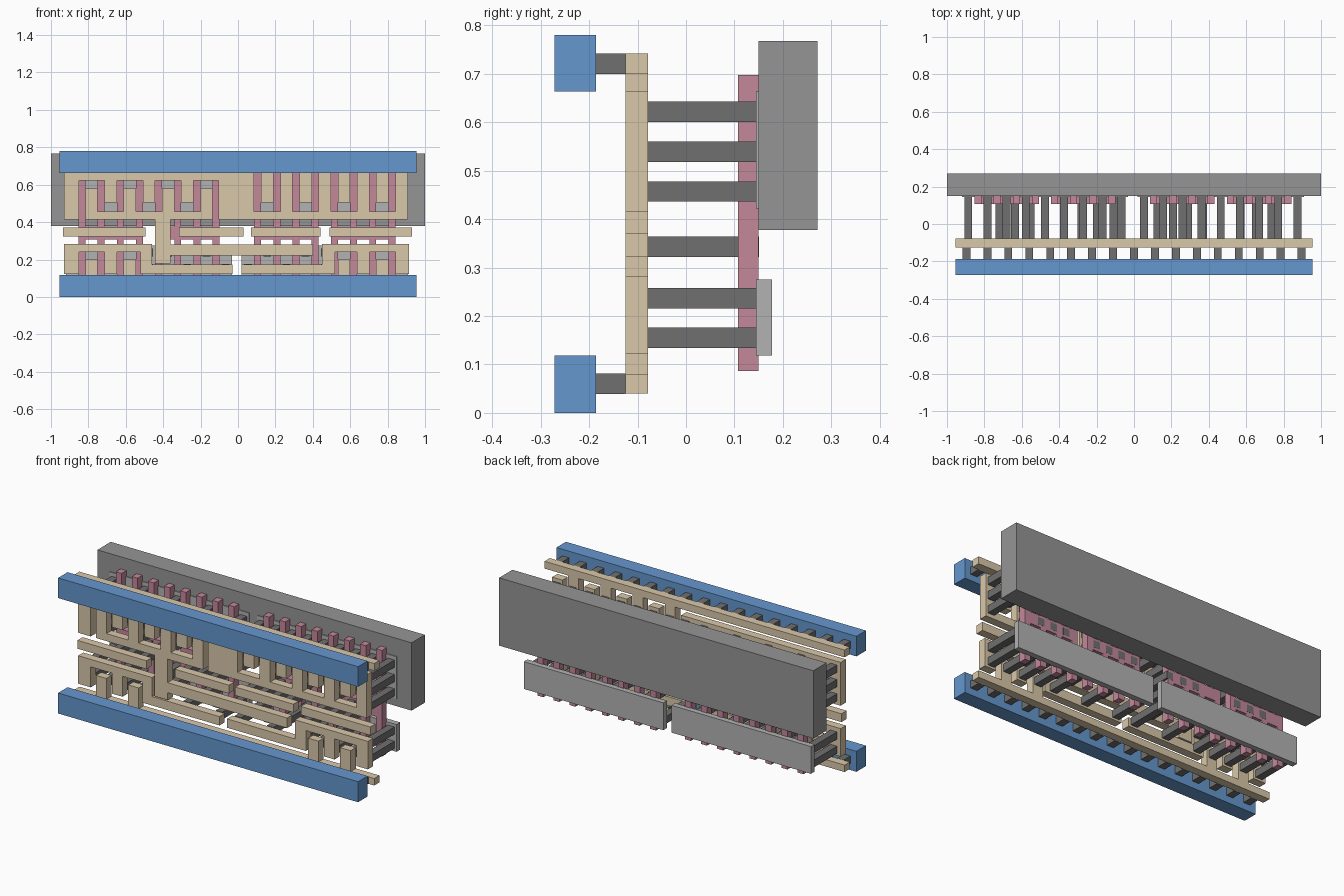
import bpy, bmesh, math

if "Cube" in bpy.data.objects:
    bpy.data.objects.remove(bpy.data.objects["Cube"])


def material(name, r, g, b):
    m = bpy.data.materials.new(name)
    m.diffuse_color = (r, g, b, 1)
    m.use_nodes = True
    m.node_tree.nodes["Principled BSDF"].inputs["Base Color"].default_value = m.diffuse_color
    return m


BLUE = material("rail_blue", 0.13, 0.31, 0.62)
TAN = material("strap_tan", 0.70, 0.58, 0.40)
PINK = material("gate_pink", 0.55, 0.25, 0.33)
DARK = material("contact_dark", 0.16, 0.16, 0.16)
MID = material("well_grey", 0.30, 0.30, 0.30)
LIGHT = material("strip_grey", 0.45, 0.45, 0.45)


def layer(name, rects, y0, y1, mat):
    """Merge (x0, x1, z0, z1) rectangles into one clean slab between y0 and y1."""
    rects = [tuple(round(v, 4) for v in r) for r in rects]
    xs = sorted({v for r in rects for v in r[:2]})
    zs = sorted({v for r in rects for v in r[2:]})
    cells = set()
    for x0, x1, z0, z1 in rects:
        for i in range(xs.index(x0), xs.index(x1)):
            for j in range(zs.index(z0), zs.index(z1)):
                cells.add((i, j))
    bm = bmesh.new()

    def quad(*pts):
        bm.faces.new([bm.verts.new(p) for p in pts])

    for i, j in cells:
        a, b, c, d = xs[i], xs[i + 1], zs[j], zs[j + 1]
        quad((a, y0, c), (b, y0, c), (b, y0, d), (a, y0, d))
        quad((a, y1, c), (a, y1, d), (b, y1, d), (b, y1, c))
        for step, p, q in (((-1, 0), (a, d), (a, c)), ((1, 0), (b, c), (b, d)),
                           ((0, -1), (a, c), (b, c)), ((0, 1), (b, d), (a, d))):
            if (i + step[0], j + step[1]) not in cells:
                quad((p[0], y0, p[1]), (p[0], y1, p[1]), (q[0], y1, q[1]), (q[0], y0, q[1]))
    bmesh.ops.remove_doubles(bm, verts=bm.verts, dist=1e-5)
    bmesh.ops.recalc_face_normals(bm, faces=bm.faces)
    bmesh.ops.dissolve_limit(bm, angle_limit=math.radians(1), verts=bm.verts, edges=bm.edges)
    bmesh.ops.triangulate(bm, faces=[f for f in bm.faces if len(f.verts) > 4])
    me = bpy.data.meshes.new(name)
    bm.to_mesh(me)
    bm.free()
    me.materials.append(mat)
    ob = bpy.data.objects.new(name, me)
    bpy.context.collection.objects.link(ob)
    return ob


P = 0.1025                                   # gate spacing
L = [-0.886 + P * i for i in range(9)]       # contact columns, left half
R = [0.054 + P * i for i in range(9)]        # contact columns, right half
LI = (-0.125, -0.078, TAN)                   # strap layer depth


def fingers(cols, z0, z1, w=0.033):
    return [(x - w, x + w, z0, z1) for x in cols]


def sq(cols, zs, h=0.021):
    return [(x - h, x + h, z - h, z + h) for x in cols for z in zs]


# well block and the thin strips in front of it
layer("well_block", [(-1, 1, 0.378, 0.768)], 0.15, 0.271, MID)
for name, z0, z1 in (("lower_strip", 0.118, 0.275), ("upper_strip", 0.422, 0.665)):
    layer(name, [(L[0] - 0.034, L[8] + 0.034, z0, z1),
                 (R[0] - 0.034, R[8] + 0.034, z0, z1)], 0.145, 0.178, LIGHT)

# four gate groups, each four bars joined by a cross bar
bars = ((L, 0), (L, 4), (R, 0), (R, 4))
for n, (cols, s) in enumerate(bars):
    g = [cols[s + k] + P / 2 for k in range(4)]
    layer(f"gate_group_{n + 1}", fingers(g, 0.087, 0.698, 0.0185)
          + [(g[0] - 0.0185, g[3] + 0.0185, 0.308, 0.376)], 0.107, 0.15, PINK)

# front rails
layer("lower_rail", [(-0.955, 0.955, 0, 0.118)], -0.272, -0.186, BLUE)
layer("upper_rail", [(-0.955, 0.955, 0.664, 0.78)], -0.272, -0.186, BLUE)

# rail straps with their fingers
layer("lower_rail_strap", [(-0.955, 0.955, 0.04, 0.08)]
      + fingers((L[1], L[3], R[5], R[7]), 0.08, 0.20), *LI)
layer("upper_rail_strap", [(-0.955, 0.955, 0.70, 0.742)]
      + fingers(R[1::2], 0.505, 0.70), *LI)

# upper combs: the shared strap and the output strap
layer("shared_strap", [(-0.93, 0.085, 0.622, 0.664), (-0.93, -0.85, 0.415, 0.622),
                       (-0.103, 0.085, 0.415, 0.622), (0.085, R[8] + 0.033, 0.415, 0.458)]
      + fingers(L[2:8:2], 0.505, 0.622) + fingers(R[2::2], 0.458, 0.664), *LI)
layer("output_strap", [(L[1] - 0.033, L[7] + 0.033, 0.415, 0.458),
                       (-0.445, -0.36, 0.18, 0.415), (-0.36, 0.40, 0.222, 0.28)]
      + fingers(L[1::2], 0.458, 0.58), *LI)

# lower straps
layer("lower_left_strap", [(-0.46, -0.03, 0.122, 0.173), (-0.93, -0.46, 0.24, 0.283),
                           (-0.93, -0.85, 0.122, 0.24), (L[4] - 0.045, -0.46, 0.122, 0.24)]
      + fingers(L[2:3], 0.122, 0.24) + [(L[4] - 0.045, -0.46, 0.122, 0.173)], *LI)
layer("lower_left_foot", [(-0.93, -0.85, 0.122, 0.173)], *LI)
layer("lower_right_strap", [(0.018, 0.45, 0.122, 0.173), (0.45, 0.914, 0.24, 0.283),
                            (0.45, R[4] + 0.055, 0.122, 0.24), (R[8] - 0.033, 0.914, 0.122, 0.24)]
      + fingers(R[6:7], 0.122, 0.24), *LI)

# input straps
for n, (x0, x1) in enumerate(((-0.935, -0.495), (-0.315, 0.03), (0.07, 0.44), (0.488, 0.93))):
    layer(f"input_strap_{n + 1}", [(x0, x1, 0.322, 0.37)], *LI)

# contacts from rails to straps
layer("rail_contacts", sq([-0.896 + 0.112 * i for i in range(17)], (0.06, 0.721)),
      -0.186, -0.125, DARK)

# contacts from straps to strips and gates
A, B, C, D, E = 0.155, 0.237, 0.457, 0.539, 0.622
pins = sq((L[0], L[8], R[0]), (C, D, E)) + sq(L[2:8:2] + R[1::2], (D, E))
pins += sq(L[1::2], (C, D)) + sq(R[2::2], (C, D, E))
pins += sq((L[1], L[3], R[5], R[7], L[6], L[8], R[0], R[2]), (A,))
pins += sq((L[0], L[2], L[4], R[4], R[6], R[8]), (A, B))
pins += sq((L[5], L[7], R[1], R[3]), (B,))
layer("strip_contacts", pins, -0.078, 0.148, DARK)
layer("gate_contacts", sq((-0.72, -0.637, -0.553, -0.28, -0.197, -0.11, 0.125, 0.208,
                           0.29, 0.37, 0.57, 0.653, 0.736), (0.343,)), -0.078, 0.1505, DARK)
